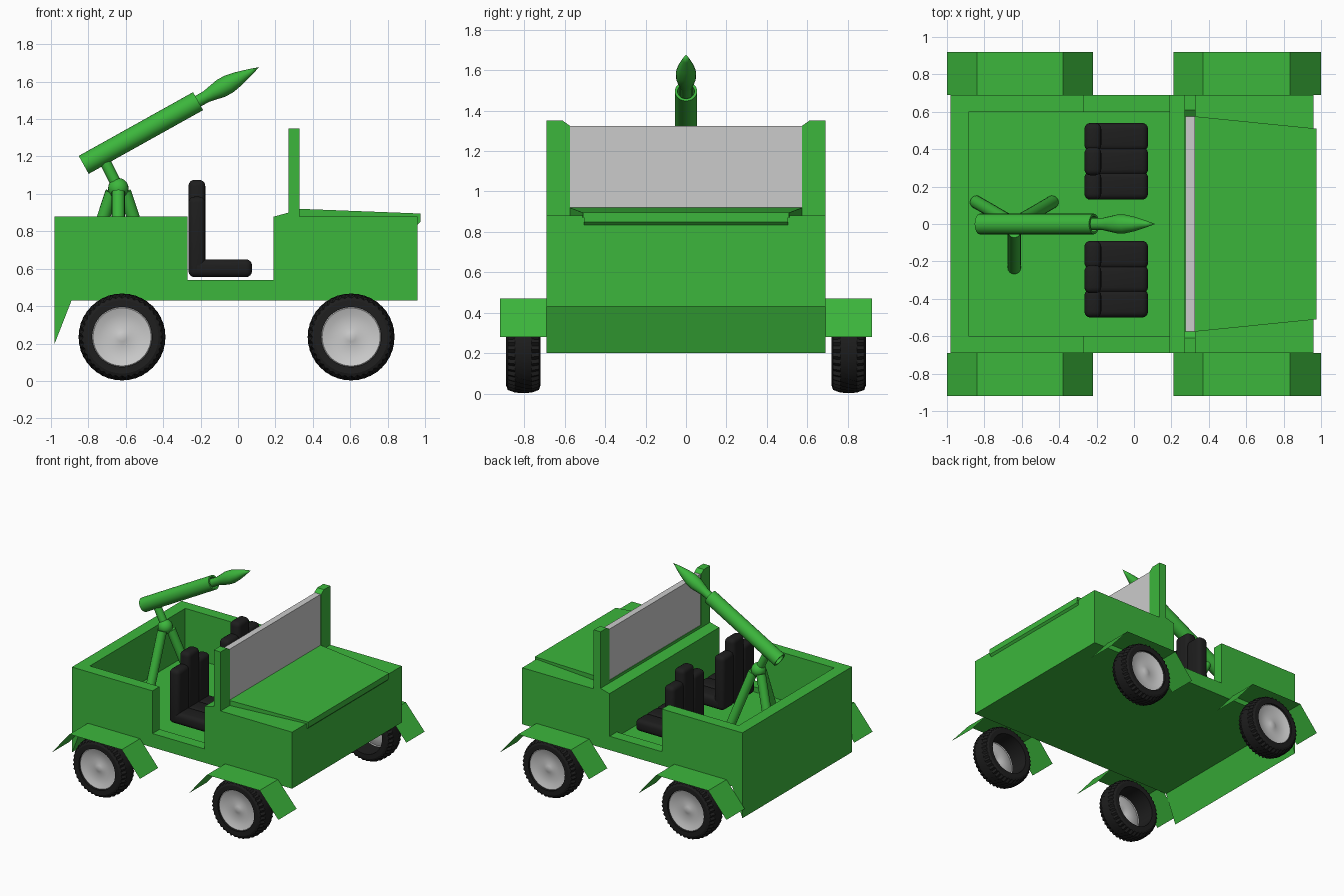
import bpy, bmesh, math
from mathutils import Vector, Matrix

if "Cube" in bpy.data.objects:
    bpy.data.objects.remove(bpy.data.objects["Cube"])


def material(name, rgb):
    m = bpy.data.materials.new(name)
    m.diffuse_color = (*rgb, 1)
    m.use_nodes = True
    m.node_tree.nodes["Principled BSDF"].inputs["Base Color"].default_value = m.diffuse_color
    return m


GREEN = material("army green", (0.045, 0.47, 0.045))
BLACK = material("rubber black", (0.013, 0.013, 0.013))
GREY = material("light grey", (0.6, 0.6, 0.6))


def finish(name, bm, mat, smooth=None, closed=True):
    if closed:
        bmesh.ops.remove_doubles(bm, verts=bm.verts, dist=1e-5)
        bmesh.ops.recalc_face_normals(bm, faces=bm.faces)
    me = bpy.data.meshes.new(name)
    bm.to_mesh(me)
    bm.free()
    ob = bpy.data.objects.new(name, me)
    bpy.context.collection.objects.link(ob)
    me.materials.append(mat)
    if smooth:
        bpy.ops.object.select_all(action='DESELECT')
        ob.select_set(True)
        bpy.context.view_layer.objects.active = ob
        bpy.ops.object.shade_smooth_by_angle(angle=math.radians(smooth))
    return ob


def prism(name, lower, upper, mat):
    """Solid between two matching 3D outlines."""
    bm = bmesh.new()
    a = [bm.verts.new(p) for p in lower]
    b = [bm.verts.new(p) for p in upper]
    n = len(a)
    bm.faces.new(a)
    bm.faces.new(b[::-1])
    for i in range(n):
        bm.faces.new((a[i], a[(i + 1) % n], b[(i + 1) % n], b[i]))
    return finish(name, bm, mat)


def side_prism(name, pts, y0, y1, mat):
    return prism(name, [(x, y0, z) for x, z in pts], [(x, y1, z) for x, z in pts], mat)


def lathe(name, profile, start, direction, segs, mat, smooth=35, tread=None):
    """Spin (distance, radius) points about an axis; tread(i, j) scales the radius."""
    rot = Vector(direction).to_track_quat('Z', 'Y').to_matrix()
    bm = bmesh.new()
    rings = []
    for j, (d, r) in enumerate(profile):
        ring = []
        for i in range(segs):
            t = 2 * math.pi * i / segs
            k = r * (tread(i, j) if tread else 1)
            ring.append(bm.verts.new(Vector(start) + rot @ Vector((k * math.cos(t), k * math.sin(t), d))))
        rings.append(ring)
    for p, q in zip(rings, rings[1:]):
        for i in range(segs):
            bm.faces.new((p[i], p[(i + 1) % segs], q[(i + 1) % segs], q[i]))
    return finish(name, bm, mat, smooth)


def rod(name, a, b, r, mat):
    d = Vector(b) - Vector(a)
    return lathe(name, [(0, 0), (0, r), (d.length, r), (d.length, 0)], a, d, 16, mat)


# Body: side profile with door notch and rear skirt, hollowed by a cutter
body = side_prism("body", [(-.98, .20), (-.89, .43), (.96, .43), (.96, .88), (.19, .88),
                           (.19, .54), (-.27, .54), (-.27, .88), (-.98, .88)], -.69, .69, GREEN)
cutter = side_prism("cabin_cutter", [(-.885, .5), (.19, .5), (.19, 1.2), (-.885, 1.2)], -.6, .6, GREEN)
cutter.hide_render = True
mod = body.modifiers.new("cabin", 'BOOLEAN')
mod.object = cutter
mod.operation = 'DIFFERENCE'
mod.solver = 'EXACT'
bpy.context.view_layer.objects.active = body
bpy.ops.object.modifier_apply(modifier="cabin")
bpy.data.objects.remove(cutter)

# Cowl, windscreen frame and pane
side_prism("cowl", [(.19, .878), (.27, .878), (.27, .90)], -.69, .69, GREEN)
frame = [(-.69, .87), (.69, .87), (.69, 1.35), (.61, 1.35), (.575, 1.325), (.575, .92),
         (-.575, .92), (-.575, 1.325), (-.61, 1.35), (-.69, 1.35)]
prism("windscreen_frame", [(.27, y, z) for y, z in frame], [(.33, y, z) for y, z in frame], GREEN)
side_prism("windscreen", [(.275, .918), (.325, .918), (.325, 1.325), (.275, 1.325)], -.575, .575, GREY)

# Tapered sloping bonnet with front lip
prism("bonnet", [(.33, -.575, .87), (.975, -.51, .87), (.975, .51, .87), (.33, .575, .87)],
      [(.33, -.575, .92), (.975, -.51, .895), (.975, .51, .895), (.33, .575, .92)], GREEN)
side_prism("bonnet_lip", [(.95, .88), (.975, .88), (.975, .85), (.96, .835), (.95, .835)], -.505, .505, GREEN)

# Wheels and thin open mudguards
TYRE = [(0, .16), (0, .195), (.008, .218), (.045, .231), (.085, .233), (.125, .231),
        (.162, .218), (.17, .195), (.17, .16), (0, .16)]
RIM = [(.15, .163), (.158, .155), (.145, .12), (.135, .05), (.145, .025), (.148, 0)]


def tread(i, j):
    if not 2 <= j <= 6:
        return 1
    return 1 if (i + (j == 4)) % 2 else .95


for end, cx, xs in (("rear", -.62, (-1, -.84, -.38, -.22)), ("front", .605, (.21, .37, .835, 1))):
    for side, s in (("right", -1), ("left", 1)):
        tag = f"{end}_{side}"
        lathe(tag + "_tyre", TYRE, (cx, s * .72, .235), (0, s, 0), 80, BLACK, 25, tread)
        lathe(tag + "_rim", RIM, (cx, s * .72, .235), (0, s, 0), 40, GREY, 40)
        bm = bmesh.new()
        rows = [[bm.verts.new((x, s * y, z)) for y in (.69, .92)]
                for x, z in zip(xs, (.28, .47, .47, .28))]
        for p, q in zip(rows, rows[1:]):
            f = bm.faces.new((p[0], q[0], q[1], p[1]))
            f.normal_update()
            if f.normal.z < 0:
                f.normal_flip()
        finish(tag + "_mudguard", bm, GREEN, closed=False)

# Seats: three padded channels each for cushion and back, taller centre headrest
for side, cy in (("right", -.295), ("left", .335)):
    bm = bmesh.new()
    for k in (-1, 0, 1):
        top = 1.075 if k == 0 else .985
        for x0, x1, z0, z1 in ((-.25, .075, .555, .65), (-.265, -.175, .555, top)):
            w = .15
            mat = Matrix.Translation(((x0 + x1) / 2, cy + k * .13, (z0 + z1) / 2)) @ \
                Matrix.Diagonal((x1 - x0, w, z1 - z0, 1))
            vs = bmesh.ops.create_cube(bm, size=1, matrix=mat)["verts"]
            edges = list({e for v in vs for e in v.link_edges})
            bmesh.ops.bevel(bm, geom=edges, offset=.032, segments=4, profile=.5, affect='EDGES')
    finish(side + "_seat", bm, BLACK, 50)

# Launcher tripod
hub = Vector((-.64, 0, 1.03))
for i in range(3):
    a = math.radians(-90 + 120 * i)
    d = Vector((math.cos(a), math.sin(a), 0))
    rod(f"tripod_leg_{i + 1}", hub + d * .04 + Vector((0, 0, -.02)),
        hub + d * .235 + Vector((0, 0, -.53)), .035, GREEN)
ball = [(-.055 * math.cos(math.pi * i / 10), .055 * math.sin(math.pi * i / 10)) for i in range(11)]
lathe("tripod_ball", ball, hub, (0, 0, 1), 20, GREEN, 40)
rod("launcher_post", hub, (-.715, 0, 1.18), .03, GREEN)

# Launch tube (open at the back) and rocket
aim = Vector((.61, 0, .34)).normalized()
rear = Vector((-.825, 0, 1.155))
lathe("launch_tube", [(.15, 0), (.15, .042), (0, .042), (0, .055), (.70, .055), (.70, .042), (.6, .042), (.6, 0)],
      rear, aim, 24, GREEN)
lathe("rocket", [(-.1, 0), (-.1, .032), (.05, .032), (.09, .04), (.14, .05), (.19, .05),
                 (.25, .038), (.32, .018), (.373, 0)], rear + aim * .70, aim, 16, GREEN, 40)
